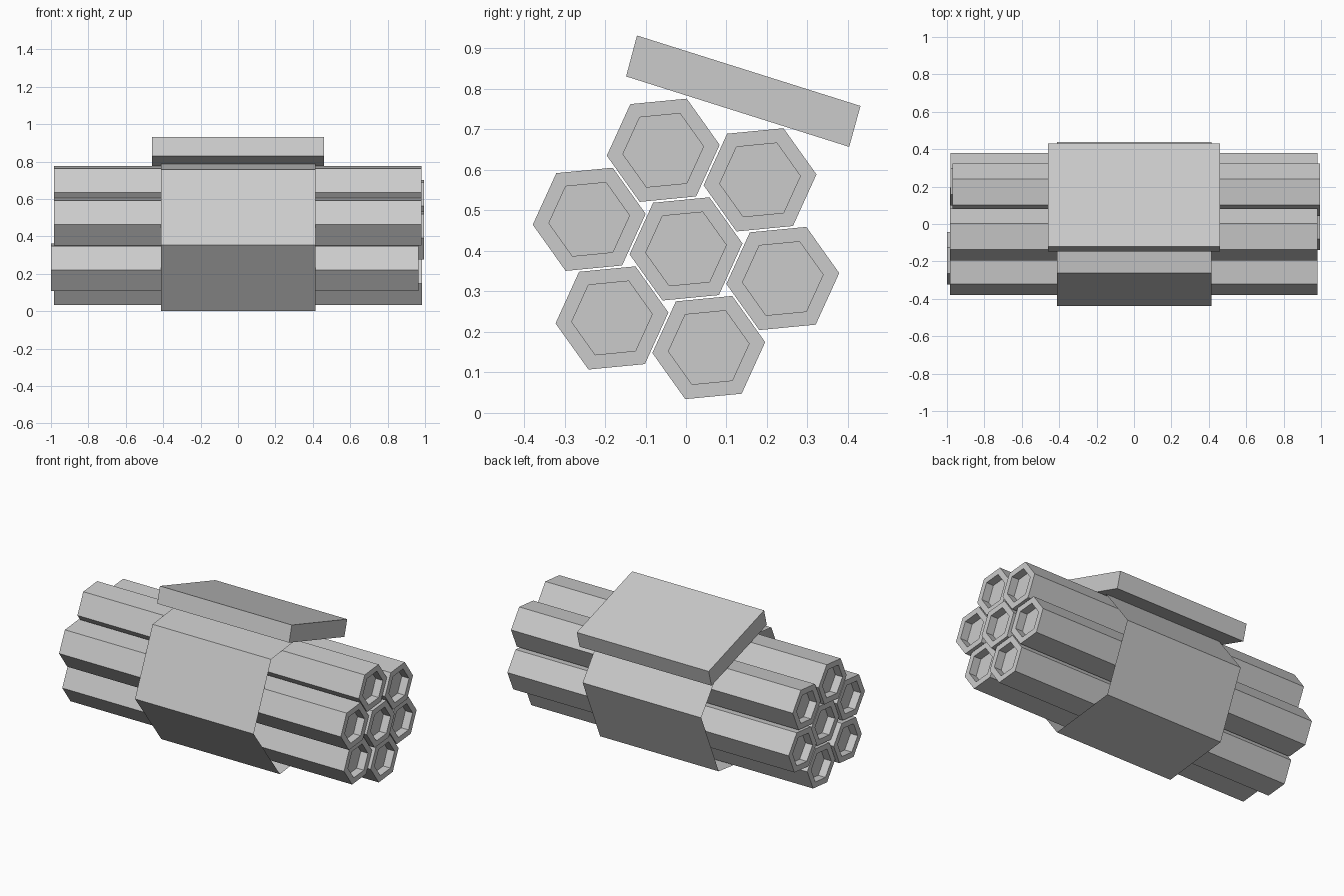
import bpy, bmesh
from math import cos, sin, radians

if "Cube" in bpy.data.objects:
    bpy.data.objects.remove(bpy.data.objects["Cube"])

CZ = 0.404  # height of the bundle axis


def ring(bm, x, cy, cz, r, deg):
    return [bm.verts.new((x, cy + r * cos(radians(deg + 60 * k)),
                          cz + r * sin(radians(deg + 60 * k)))) for k in range(6)]


def bridge(bm, a, b):
    n = len(a)
    for i in range(n):
        j = (i + 1) % n
        bm.faces.new((a[i], a[j], b[j], b[i]))


def finish(bm, name, recalc=True):
    if recalc:
        bmesh.ops.recalc_face_normals(bm, faces=bm.faces)
    me = bpy.data.meshes.new(name)
    bm.to_mesh(me)
    bm.free()
    ob = bpy.data.objects.new(name, me)
    bpy.context.collection.objects.link(ob)
    return ob


# hexagonal pipe with a shallow recess in both ends
def pipe(name, cy, cz, x0, x1, depth=0.05):
    bm = bmesh.new()
    stations = [(x0 + depth, 0.10), (x0, 0.10), (x0, 0.14),
                (x1, 0.14), (x1, 0.10), (x1 - depth, 0.10)]
    rings = [ring(bm, x, cy, cz, r, 5.5) for x, r in stations]
    for a, b in zip(rings, rings[1:]):
        bridge(bm, a, b)
    bm.faces.new(rings[0])
    bm.faces.new(rings[-1])
    finish(bm, name)


# one core pipe and six around it, each slid a little along x
pipe("core_pipe", 0, CZ + 0.001, -0.97, 0.995)
slides = [(-0.97, 0.995), (-0.983, 0.98), (-0.983, 0.982),
          (-1.0, 0.965), (-0.983, 0.983), (-0.981, 0.981)]
for i, (x0, x1) in enumerate(slides):
    a = radians(43 + 60 * i)
    pipe(f"outer_pipe_{i + 1}", 0.25 * cos(a), CZ + 0.001 + 0.25 * sin(a), x0, x1)

# thin open sleeve round the middle
bm = bmesh.new()
bridge(bm, ring(bm, 0.415, 0, CZ, 0.44, 6.6), ring(bm, -0.412, 0, CZ, 0.44, 6.6))
for f in bm.faces:
    f.normal_update()
    c = f.calc_center_median()
    if f.normal.y * c.y + f.normal.z * (c.z - CZ) < 0:
        f.normal_flip()
finish(bm, "sleeve", False)

# tilted plate on top
bm = bmesh.new()
profile = [(-0.121, 0.932), (0.431, 0.758), (0.403, 0.657), (-0.148, 0.831)]
ends = [[bm.verts.new((x, y, z)) for y, z in profile] for x in (-0.46, 0.46)]
bridge(bm, *ends)
for e in ends:
    bm.faces.new(e)
finish(bm, "top_plate")
